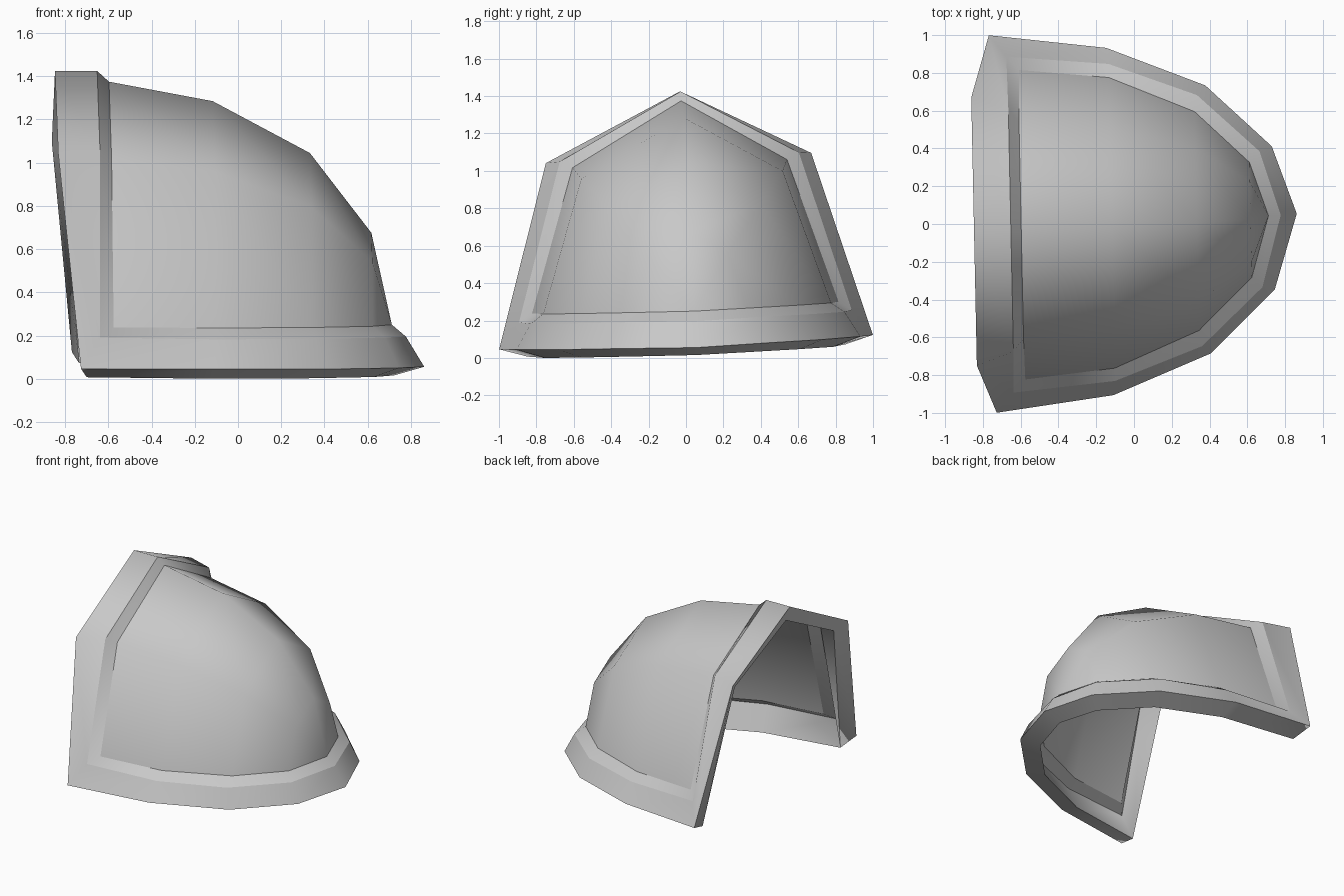
import bpy, bmesh
from math import radians
from mathutils import Matrix, Vector

cube = bpy.data.objects.get("Cube")
if cube:
    bpy.data.objects.remove(cube)

GREY = (0.58, 0.58, 0.58, 1)
grey = bpy.data.materials.new("plain grey")
grey.use_nodes = True
grey.diffuse_color = GREY
grey.node_tree.nodes["Principled BSDF"].inputs["Base Color"].default_value = GREY

# Half outlines, from the peak of the open arch down and round to the front tip
RIDGE_Y = 0.02
DOME_EDGE = [(-.6, RIDGE_Y, 1.38), (-.6, .574, 1.045), (-.595, .82, .275), (-.12, .77, .27),
             (.33, .58, .265), (.615, .305, .26), (.71, RIDGE_Y, .255)]
RIM_STEP = [(-.655, RIDGE_Y, 1.43), (-.655, .64, 1.08), (-.66, .89, .23), (-.12, .84, .22),
            (.345, .665, .215), (.67, .36, .21), (.775, RIDGE_Y, .2)]
RIM_OUTER = [(-.85, RIDGE_Y, 1.43), (-.85, .71, 1.075), (-.75, 1.0, .09), (-.13, .92, .085),
             (.39, .71, .077), (.735, .38, .07), (.86, RIDGE_Y, .06)]
RIM_INNER = [(-.82, RIDGE_Y, 1.32), (-.8, .61, 1.02), (-.72, .85, .045), (-.13, .77, .035),
             (.33, .58, .03), (.62, .3, .025), (.72, RIDGE_Y, .02)]
CREST = [1.38, 1.29, 1.05, .68]
SHOULDER = 0.7

bm = bmesh.new()


def loop(half):
    """Mirror a half outline into a closed ring of vertices."""
    other = [(x, -y, z) for x, y, z in half[-2:0:-1]]
    return [bm.verts.new(p) for p in half + other]


def bridge(a, b):
    for i in range(len(a)):
        j = (i + 1) % len(a)
        bm.faces.new((a[i], b[i], b[j], a[j]))


# Flange: chamfer, outer band, thick lower edge and inner wall
rings = [loop(h) for h in (DOME_EDGE, RIM_STEP, RIM_OUTER, RIM_INNER)]
edge, step, outer, inner = rings
bridge(edge, step)
bridge(step, outer)
bridge(outer, inner)
bridge(inner, step)

# Dome: thin sheet of five-point arches lofted to the front tip
arches = [[edge[2], edge[1], edge[0], edge[-1], edge[-2]]]
for i in range(1, 4):
    left, right = edge[2 + i], edge[-2 - i]
    x, y, z = left.co
    sz = z + SHOULDER * (CREST[i] - z)
    mid = [bm.verts.new(p) for p in
           ((x, y * SHOULDER, sz), (x, RIDGE_Y, CREST[i]), (x, -y * SHOULDER, sz))]
    arches.append([left, *mid, right])
for a, b in zip(arches, arches[1:]):
    for k in range(4):
        bm.faces.new((a[k], b[k], b[k + 1], a[k + 1]))
for k in range(4):
    bm.faces.new((arches[-1][k], edge[6], arches[-1][k + 1]))

# Outward normals: each face winding follows the dome's top
if sum(f.normal.z for f in bm.faces if not f.normal_update()
       and set(f.verts) <= set(sum(arches, []))) < 0:
    bmesh.ops.reverse_faces(bm, faces=bm.faces)

# Smooth along each band, crisp between bands
for f in bm.faces:
    f.smooth = True
for ring in rings:
    for a, b in zip(ring, ring[1:] + ring[:1]):
        bm.edges.get((a, b)).smooth = False

# Slight lean of the whole piece, resting on the ground and centred
bm.transform(Matrix.Rotation(radians(1.2), 4, 'Z') @ Matrix.Rotation(radians(2.2), 4, 'X'))
lo = Vector([min(v.co[i] for v in bm.verts) for i in range(3)])
hi = Vector([max(v.co[i] for v in bm.verts) for i in range(3)])
bm.transform(Matrix.Translation((-(lo.x + hi.x) / 2, -(lo.y + hi.y) / 2, -lo.z)))

mesh = bpy.data.meshes.new("shoulder_guard")
bm.to_mesh(mesh)
bm.free()
mesh.materials.append(grey)
guard = bpy.data.objects.new("shoulder_guard", mesh)
bpy.context.collection.objects.link(guard)
